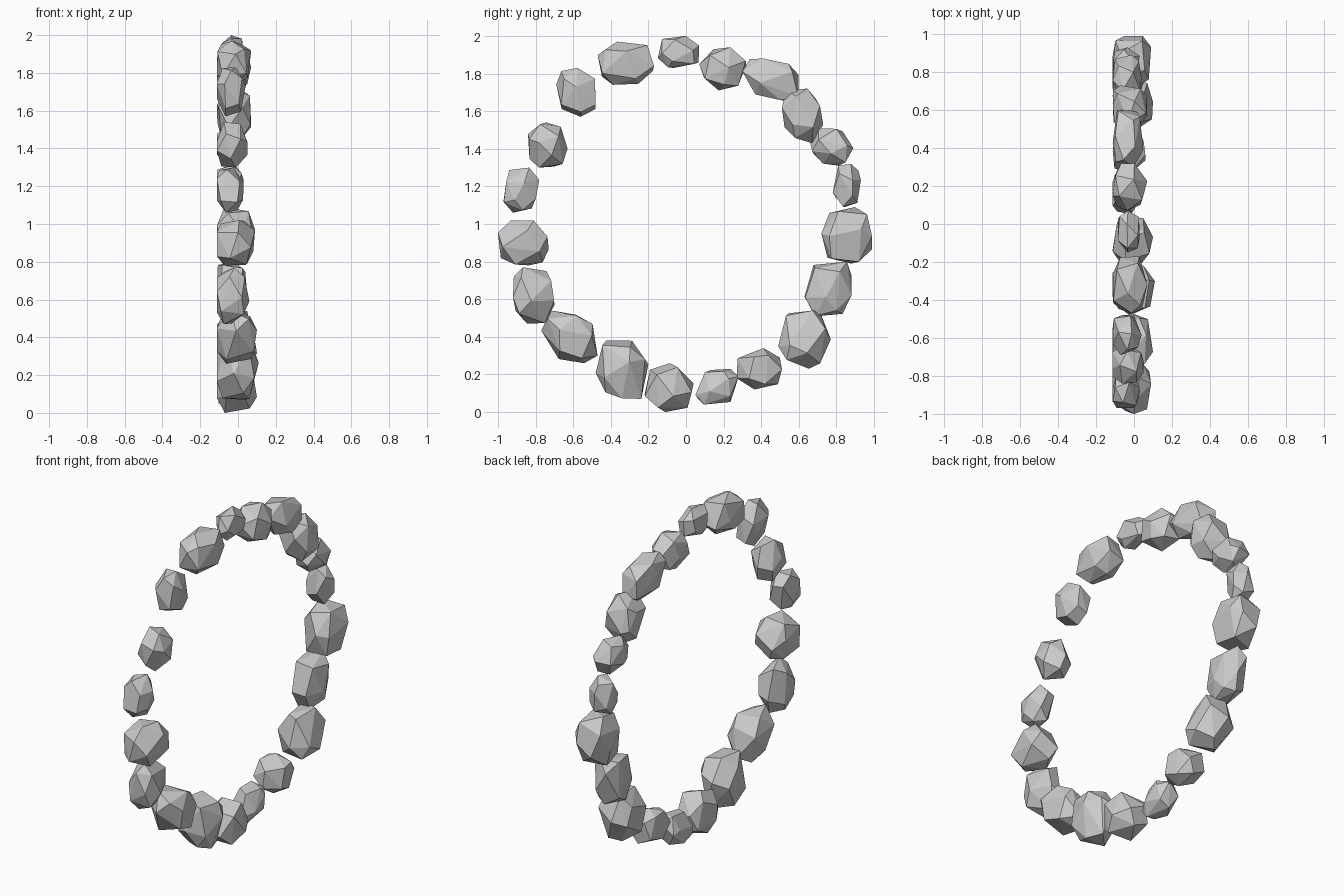
import bpy, bmesh, math, random
from mathutils import Vector, Euler

if "Cube" in bpy.data.objects:
    bpy.data.objects.remove(bpy.data.objects["Cube"])

random.seed(40)

# Each stone of the ring: y min, y max, z min, z max, top x, lean of the outline
STONES = [
    (-0.15, 0.07, 1.83, 2.00, 0.03, -0.03),
    (0.07, 0.32, 1.71, 1.94, 0.07, 0.0),
    (0.30, 0.60, 1.65, 1.88, 0.05, -0.15),
    (0.51, 0.73, 1.43, 1.72, 0.07, -0.1),
    (0.66, 0.89, 1.31, 1.51, 0.04, -0.08),
    (0.78, 0.93, 1.09, 1.32, 0.03, 0.0),
    (0.72, 0.99, 0.79, 1.09, 0.09, 0.03),
    (0.63, 0.88, 0.51, 0.80, 0.05, 0.05),
    (0.49, 0.77, 0.23, 0.54, 0.10, 0.03),
    (0.27, 0.51, 0.12, 0.34, 0.06, 0.0),
    (0.05, 0.28, 0.04, 0.23, 0.03, 0.1),
    (-0.22, 0.04, 0.00, 0.26, 0.10, 0.0),
    (-0.48, -0.20, 0.07, 0.38, 0.11, -0.1),
    (-0.77, -0.47, 0.26, 0.54, 0.10, -0.12),
    (-0.92, -0.70, 0.47, 0.77, 0.06, 0.0),
    (-1.00, -0.73, 0.78, 1.02, 0.09, 0.0),
    (-0.97, -0.78, 1.06, 1.30, 0.03, 0.05),
    (-0.84, -0.63, 1.30, 1.54, 0.05, -0.03),
    (-0.69, -0.48, 1.57, 1.83, 0.04, -0.05),
    (-0.47, -0.17, 1.74, 1.97, 0.07, 0.05),
]


def rock_points(lean, count=16):
    """Jittered, evenly spread points on a slightly boxy ball, flat base."""
    rot = Euler([random.uniform(0, 6.28) for _ in range(3)]).to_matrix()
    pts = []
    for i in range(count):
        h = 1 - 2 * (i + 0.5) / count
        r, a = math.sqrt(1 - h * h), i * 2.39996
        p = Vector((r * math.cos(a), r * math.sin(a), h))
        p += Vector([random.uniform(-0.2, 0.2) for _ in range(3)])
        p = rot @ p.normalized()
        p = Vector([math.copysign(abs(c) ** 0.85, c) for c in p])
        p.x = max(p.x, -0.82)
        pts.append(Vector((p.x, p.y + lean * p.z, p.z + lean * p.y)))
    return pts


def stone(index, y0, y1, z0, z1, x1, lean):
    pts = rock_points(lean)
    low, high = Vector((-0.112, y0, z0)), Vector((x1, y1, z1))
    if index == 0:
        low.x = -0.085
    # Fit the points to the stone's box
    for k in range(3):
        a, b = min(p[k] for p in pts), max(p[k] for p in pts)
        for p in pts:
            p[k] = low[k] + (p[k] - a) / (b - a) * (high[k] - low[k])
    centre = (low + high) / 2
    bm = bmesh.new()
    for p in pts:
        bm.verts.new(p - centre)
    bmesh.ops.convex_hull(bm, input=bm.verts)
    loose = [v for v in bm.verts if not v.link_faces]
    bmesh.ops.delete(bm, geom=loose, context='VERTS')
    # Merge nearly flat neighbours into larger facets
    bmesh.ops.dissolve_limit(bm, angle_limit=math.radians(9),
                             verts=bm.verts, edges=bm.edges)
    bmesh.ops.recalc_face_normals(bm, faces=bm.faces)
    mesh = bpy.data.meshes.new("stone")
    bm.to_mesh(mesh)
    bm.free()
    ob = bpy.data.objects.new("stone_%02d" % (index + 1), mesh)
    ob.location = centre
    bpy.context.collection.objects.link(ob)


# Ring of stones
for i, s in enumerate(STONES):
    stone(i, *s)
